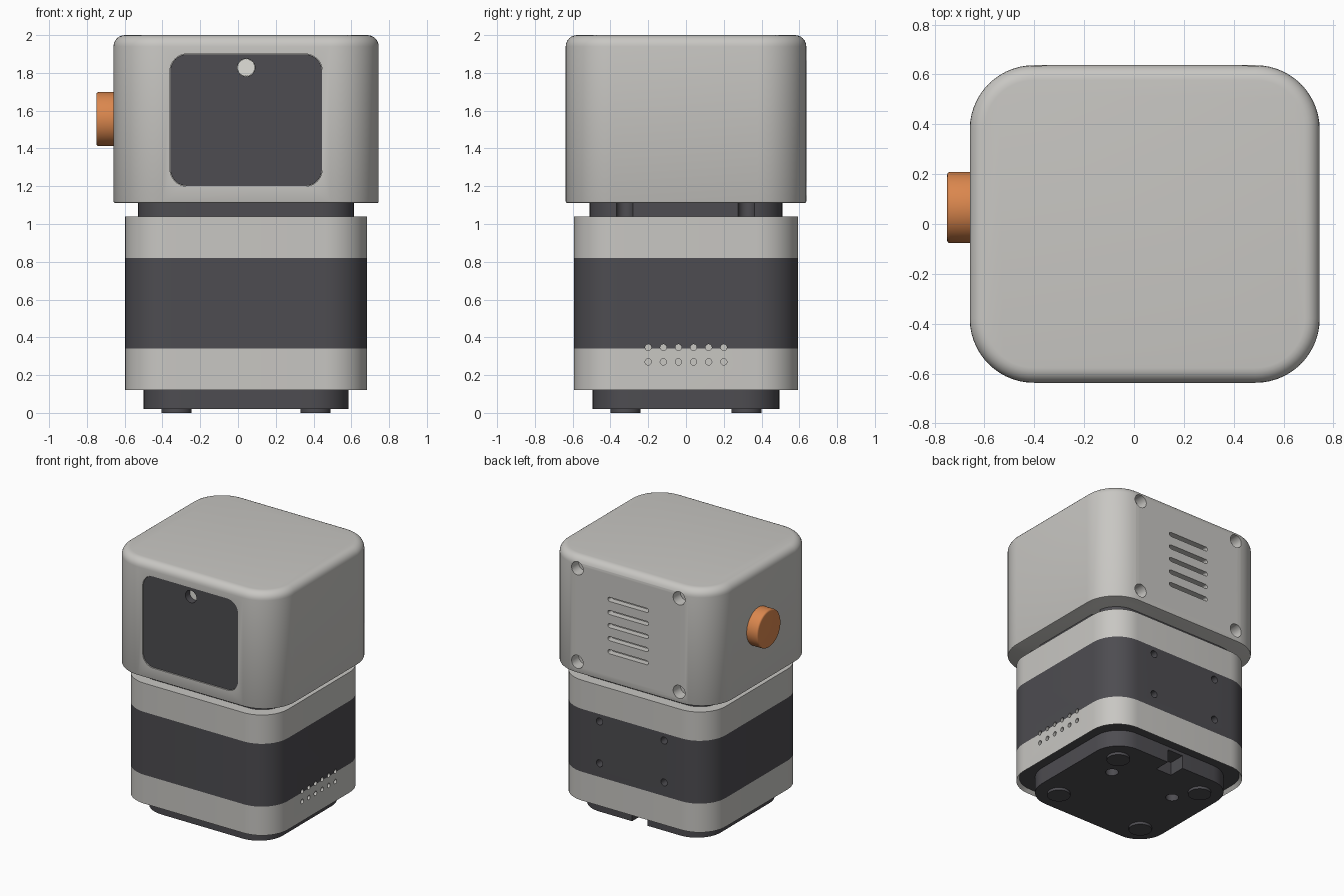
import bpy, bmesh, math

if "Cube" in bpy.data.objects:
    bpy.data.objects.remove(bpy.data.objects["Cube"])

CX = 0.043  # the housing axis; the knob sticks out on the left


def material(name, rgb):
    m = bpy.data.materials.new(name)
    m.diffuse_color = (*rgb, 1)
    m.use_nodes = True
    m.node_tree.nodes["Principled BSDF"].inputs["Base Color"].default_value = m.diffuse_color
    return m


LIGHT = material("warm light grey", (0.58, 0.57, 0.545))
DARK = material("charcoal", (0.075, 0.073, 0.082))
ORANGE = material("orange", (0.70, 0.24, 0.075))
PALE = material("pale lens", (0.75, 0.745, 0.70))


def rounded(hu, hv, r, cu=0.0, cv=0.0, n=10):
    """Rounded rectangle outline; r equal to both halves gives a circle."""
    pts = []
    for k, (su, sv) in enumerate([(1, 1), (-1, 1), (-1, -1), (1, -1)]):
        for i in range(n + 1):
            a = math.pi / 2 * (k + i / n)
            pts.append((cu + su * (hu - r) + r * math.cos(a),
                        cv + sv * (hv - r) + r * math.sin(a)))
    clean = []
    for p in pts:
        if not clean or math.dist(p, clean[-1]) > 1e-5:
            clean.append(p)
    if math.dist(clean[0], clean[-1]) < 1e-5:
        clean.pop()
    return clean


def circle(r, u, v, n=6):
    return rounded(r, r, r, u, v, n)


def add_prism(bm, outline, levels, axis="z"):
    """Stack copies of an outline along an axis and close both ends."""
    place = {"z": lambda u, v, w: (u, v, w),
             "y": lambda u, v, w: (u, w, v),
             "x": lambda u, v, w: (w, u, v)}[axis]
    rings = [[bm.verts.new(place(u, v, w)) for u, v in outline] for w in levels]
    n = len(outline)
    for a, b in zip(rings, rings[1:]):
        for i in range(n):
            j = (i + 1) % n
            bm.faces.new((a[i], a[j], b[j], b[i]))
    bm.faces.new(rings[0][::-1])
    bm.faces.new(rings[-1])


def make(name, prisms, mats, edit=None):
    bm = bmesh.new()
    for p in prisms:
        add_prism(bm, *p)
    bmesh.ops.recalc_face_normals(bm, faces=bm.faces)
    if edit:
        edit(bm)
    me = bpy.data.meshes.new(name)
    bm.to_mesh(me)
    bm.free()
    for m in mats:
        me.materials.append(m)
    ob = bpy.data.objects.new(name, me)
    bpy.context.collection.objects.link(ob)
    return ob


def activate(ob):
    bpy.ops.object.select_all(action="DESELECT")
    ob.select_set(True)
    bpy.context.view_layer.objects.active = ob


def cut(target, prisms, mat):
    """Subtract prisms; the walls of the cut take the given material."""
    cutter = make("cutter", prisms, [mat])
    cutter.hide_render = True
    mod = target.modifiers.new("cut", "BOOLEAN")
    mod.operation, mod.solver, mod.object = "DIFFERENCE", "EXACT", cutter
    mod.material_mode = "TRANSFER"
    activate(target)
    bpy.ops.object.modifier_apply(modifier=mod.name)
    bpy.data.objects.remove(cutter, do_unlink=True)


def bevel_rim(bm, axis, w, width, segments):
    edges = [e for e in bm.edges if all(abs(v.co[axis] - w) < 1e-4 for v in e.verts)]
    bmesh.ops.bevel(bm, geom=edges, offset=width, segments=segments,
                    profile=0.5, affect="EDGES")


# Head housing with a soft top edge
def head_edges(bm):
    bevel_rim(bm, 2, 2.0, 0.06, 6)
    bevel_rim(bm, 2, 1.11, 0.01, 2)


head = make("head_housing", [(rounded(0.702, 0.637, 0.257, CX, 0, 14), (1.11, 2.0))],
            [LIGHT], head_edges)
# Screen pocket, rear screw wells and rear vent slots
cut(head, [(rounded(0.403, 0.35, 0.09, CX, 1.55), (-0.7, -0.57), "y")], LIGHT)
cut(head, [(circle(0.05, CX + sx * 0.43, 1.552 + sz * 0.357), (0.55, 0.7), "y")
           for sx in (-1, 1) for sz in (-1, 1)], LIGHT)
cut(head, [(rounded(0.172, 0.016, 0.016, CX, 1.545 + 0.1 * k, 4), (0.59, 0.7), "y")
           for k in range(-2, 3)], LIGHT)

# Screen with camera opening, and the lens behind it
screen = make("screen", [(rounded(0.401, 0.348, 0.088, CX, 1.55), (-0.63, -0.572), "y")], [DARK])
cut(screen, [(circle(0.047, CX, 1.828), (-0.7, -0.5), "y")], DARK)
lens = make("camera_lens", [(circle(0.046, CX, 1.828), (-0.578, -0.565), "y")], [PALE])

# Side knob
knob = make("side_knob", [(circle(0.143, 0.066, 1.555, 12), (-0.75, -0.64), "x")], [ORANGE],
            lambda bm: bevel_rim(bm, 0, -0.75, 0.012, 3))

# Neck between body and head, with grooves on its sides
neck = make("neck", [(rounded(0.572, 0.51, 0.17, CX, 0), (1.03, 1.115))], [DARK])
cut(neck, [(circle(0.045, CX + s * 0.58, y), (1.0, 1.15), "z")
           for s in (-1, 1) for y in (-0.325, 0.32)], DARK)


# Body with a dark middle band and a recessed dark underside
def body_colours(bm):
    bottom = min(bm.faces, key=lambda f: f.calc_center_median().z)
    bmesh.ops.inset_region(bm, faces=[bottom], thickness=0.02, depth=0)
    for v in bottom.verts:
        v.co.z += 0.025
    for f in bm.faces:
        f.material_index = int(0.34 < f.calc_center_median().z < 0.82)
    bottom.material_index = 1


body = make("body", [(rounded(0.64, 0.593, 0.22, CX, 0, 12), (0.12, 0.34, 0.82, 1.04))],
            [LIGHT, DARK], body_colours)
# Side air holes and rear screw holes
cut(body, [(circle(0.017, -0.2 + 0.08 * k, z, 3), (0.64, 0.8), "x")
           for k in range(6) for z in (0.27, 0.347)], LIGHT)
cut(body, [(circle(0.027, CX + sx * 0.273, 0.604 + sz * 0.16, 4), (0.53, 0.7), "y")
           for sx in (-1, 1) for sz in (-1, 1)], DARK)

# Base plate with cable notch and two hanging holes
base = make("base", [(rounded(0.543, 0.495, 0.2, CX, 0), (0.02, 0.16))], [DARK])
cut(base, [(rounded(0.066, 0.1, 0.001, CX, 0.47, 1), (-0.1, 0.12), "z")], DARK)
cut(base, [(circle(0.045, CX + s * 0.272, 0.138), (-0.1, 0.09), "z") for s in (-1, 1)], DARK)

# Feet
feet = make("feet", [(circle(0.08, CX + sx * 0.368, sy * 0.32, 8), (0.0, 0.03))
                     for sx in (-1, 1) for sy in (-1, 1)], [DARK])

for ob in (head, screen, lens, knob, neck, body, base, feet):
    activate(ob)
    bpy.ops.object.shade_smooth_by_angle(angle=math.radians(35))
